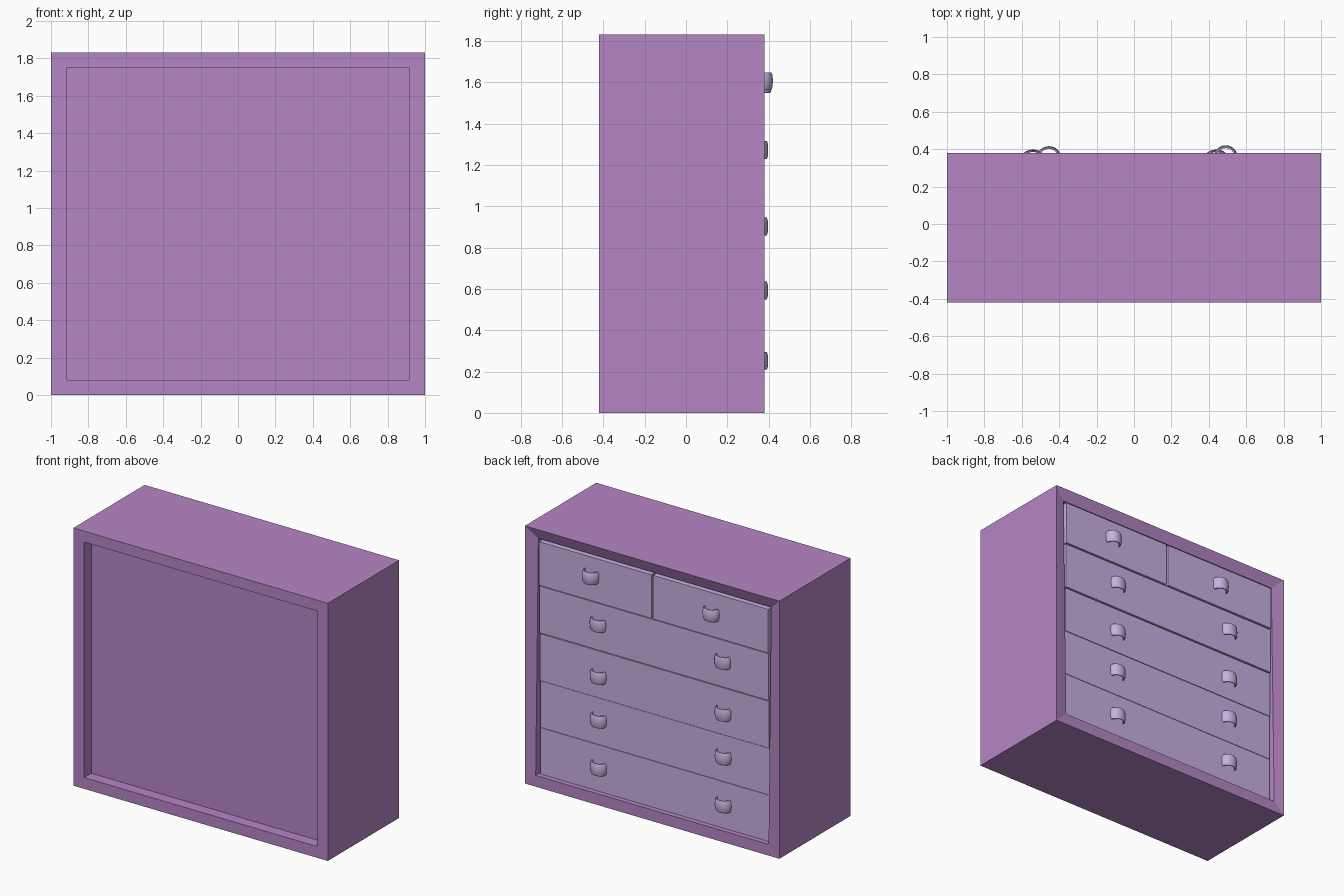
import bpy, bmesh, math

if "Cube" in bpy.data.objects:
    bpy.data.objects.remove(bpy.data.objects["Cube"])


def material(name, rgb):
    m = bpy.data.materials.new(name)
    m.diffuse_color = (*rgb, 1)
    m.use_nodes = True
    m.node_tree.nodes["Principled BSDF"].inputs["Base Color"].default_value = m.diffuse_color
    return m


PURPLE = material("purple_paint", (0.47, 0.24, 0.56))
LILAC = material("lilac_paint", (0.57, 0.44, 0.75))


def finish(bm, name, mat):
    bmesh.ops.recalc_face_normals(bm, faces=bm.faces)
    me = bpy.data.meshes.new(name)
    bm.to_mesh(me)
    bm.free()
    me.materials.append(mat)
    ob = bpy.data.objects.new(name, me)
    bpy.context.collection.objects.link(ob)
    return ob


def skin(bm, rings):
    """Join successive loops of points with quads and cap both ends."""
    vs = [[bm.verts.new(p) for p in r] for r in rings]
    n = len(vs[0])
    for a, b in zip(vs, vs[1:]):
        for i in range(n):
            j = (i + 1) % n
            bm.faces.new((a[i], a[j], b[j], b[i]))
    bm.faces.new(vs[0])
    bm.faces.new(vs[-1])


def rect(x0, x1, z0, z1, y, y_top=None):
    yt = y if y_top is None else y_top
    return [(x0, y, z0), (x1, y, z0), (x1, yt, z1), (x0, yt, z1)]


# Carcass: one shell, shallow recess in front, deep drawer opening with a sloped top rail
OUT, IN = (-1, 1, 0, 1.83), (-0.915, 0.915, 0.08, 1.752)
bm = bmesh.new()
skin(bm, [rect(*IN, -0.34), rect(*IN, -0.42), rect(*OUT, -0.42),
          rect(*OUT, 0.38), rect(*IN, 0.38, 0.35), rect(*IN, -0.32)])
finish(bm, "carcass", PURPLE)


def drawer(name, x0, x1, z0, z1, y):
    bm = bmesh.new()
    skin(bm, [rect(x0, x1, z0, z1, -0.31), rect(x0, x1, z0, z1, y)])
    finish(bm, name, LILAC)


def handle(name, x, y, z, depth):
    """Arched band pull, slightly bulged in height, open at top and bottom."""
    bm = bmesh.new()
    # section through the band: (scale of arch, height)
    section = [(0.86, -0.043), (0.95, -0.03), (1.0, 0.0), (0.95, 0.03), (0.86, 0.043),
               (0.74, 0.043), (0.82, 0.0), (0.74, -0.043)]
    rings = []
    for i in range(17):
        a = math.pi * i / 16
        rings.append([(x + 0.062 * s * math.cos(a), y - 0.002 + depth * s * math.sin(a), z + h)
                      for s, h in section])
    skin(bm, rings)
    ob = finish(bm, name, LILAC)
    bpy.ops.object.select_all(action='DESELECT')
    ob.select_set(True)
    bpy.context.view_layer.objects.active = ob
    bpy.ops.object.shade_smooth_by_angle(angle=math.radians(40))


# Two small top drawers
drawer("top_drawer_a", 0.018, 0.9, 1.428, 1.738, 0.363)
handle("top_handle_a", 0.49, 0.363, 1.605, 0.06)
drawer("top_drawer_b", -0.9, 0.005, 1.428, 1.738, 0.363)
handle("top_handle_b", -0.455, 0.363, 1.592, 0.055)

# Four wide drawers: bottom, top, front, handle height
for i, (z0, z1, y, hz) in enumerate([(1.088, 1.42, 0.357, 1.272), (0.748, 1.08, 0.352, 0.902),
                                     (0.415, 0.745, 0.35, 0.592), (0.083, 0.412, 0.35, 0.252)]):
    drawer(f"wide_drawer_{i + 1}", -0.9, 0.9, z0, z1, y)
    for side, x in (("left", 0.44), ("right", -0.54)):
        handle(f"wide_handle_{i + 1}_{side}", x, y, hz, 0.4 - y)
